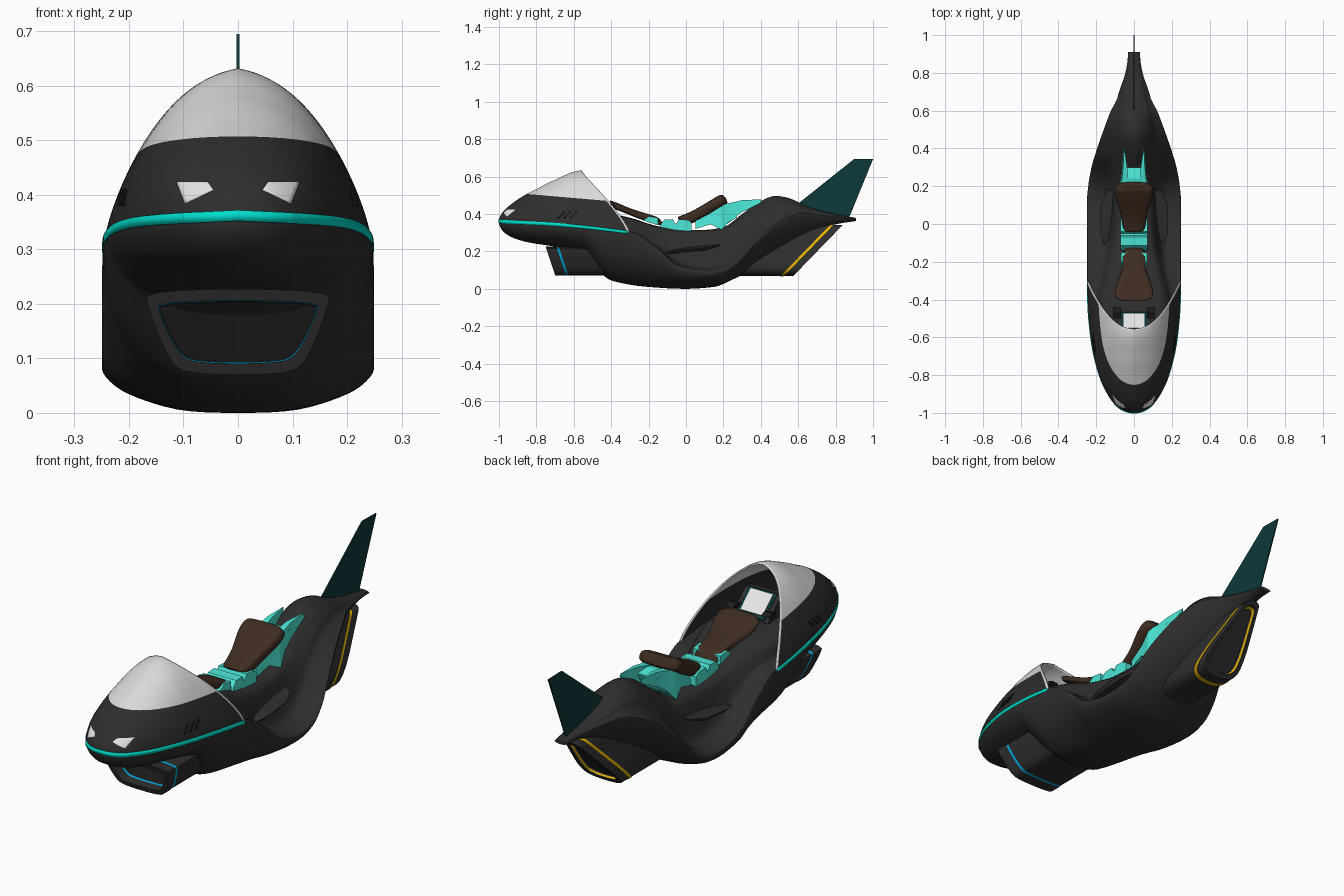
import bpy, bmesh, math
from mathutils import Vector

if "Cube" in bpy.data.objects:
    bpy.data.objects.remove(bpy.data.objects["Cube"])

def mat(name, r, g, b):
    m = bpy.data.materials.new(name)
    m.diffuse_color = (r, g, b, 1)
    m.use_nodes = True
    m.node_tree.nodes["Principled BSDF"].inputs["Base Color"].default_value = m.diffuse_color
    return m

DARK = mat("charcoal", .027, .027, .027)
BLACK = mat("black", .012, .012, .012)
GLASS = mat("light grey", .7, .7, .7)
TEAL = mat("stripe teal", 0, .72, .6)
MINT = mat("frame mint", .07, .8, .68)
FIN = mat("dark teal", .004, .04, .043)
BROWN = mat("leather brown", .048, .025, .014)
CYAN = mat("cyan", 0, .46, .88)
GOLD = mat("gold", .8, .45, 0)
WHITE = mat("lamp white", .85, .85, .85)

def finish(name, bm, mats, angle=35, thick=0):
    bmesh.ops.remove_doubles(bm, verts=bm.verts, dist=1e-5)
    bmesh.ops.recalc_face_normals(bm, faces=bm.faces)
    me = bpy.data.meshes.new(name)
    bm.to_mesh(me)
    bm.free()
    ob = bpy.data.objects.new(name, me)
    bpy.context.collection.objects.link(ob)
    for m in mats:
        me.materials.append(m)
    bpy.ops.object.select_all(action='DESELECT')
    ob.select_set(True)
    bpy.context.view_layer.objects.active = ob
    bpy.ops.object.shade_smooth_by_angle(angle=math.radians(angle))
    if thick:
        mod = ob.modifiers.new("thickness", 'SOLIDIFY')
        mod.thickness = thick
    return ob

def loft(rings, closed=True, caps=True, band=lambda i: 0):
    bm = bmesh.new()
    vs = [[bm.verts.new(p) for p in r] for r in rings]
    n = len(rings[0])
    for i in range(len(vs) - 1):
        for j in range(n if closed else n - 1):
            k = (j + 1) % n
            f = bm.faces.new((vs[i][j], vs[i][k], vs[i + 1][k], vs[i + 1][j]))
            f.material_index = band(i)
    if caps:
        bm.faces.new(vs[0])
        bm.faces.new(vs[-1]).material_index = band(len(vs) - 1)
    return bm

def prism(name, poly, x0, x1, m):
    rings = [[(x, y, z) for y, z in poly] for x in (x0, x1)]
    return finish(name, loft(rings), [m], 20)

def curve(table):
    # smooth monotone curve through (y, value), spaced by sqrt so the nose is round
    X = [math.sqrt(max(0, y + 1)) for y, v in table]
    V = [v for y, v in table]
    d = [(V[i + 1] - V[i]) / (X[i + 1] - X[i]) for i in range(len(X) - 1)]
    t = [d[0]] + [2 * a * b / (a + b) if a * b > 0 else 0 for a, b in zip(d, d[1:])] + [d[-1]]
    def f(y):
        u = math.sqrt(max(0, y + 1))
        if u >= X[-1]:
            return V[-1]
        i = max(k for k in range(len(X) - 1) if X[k] <= u)
        h = X[i + 1] - X[i]
        s = (u - X[i]) / h
        return ((2*s**3 - 3*s*s + 1) * V[i] + (s**3 - 2*s*s + s) * h * t[i]
                + (3*s*s - 2*s**3) * V[i + 1] + (s**3 - s*s) * h * t[i + 1])
    return f

width = curve([(-1, 0), (-.99, .05), (-.95, .105), (-.9, .14), (-.8, .185), (-.6, .23), (-.4, .246), (-.1, .249),
               (.1, .249), (.2, .242), (.3, .225), (.4, .195), (.5, .16), (.6, .122), (.65, .095), (.75, .06), (.85, .036), (.92, .03)])
rim = curve([(-1, .362), (-.8, .35), (-.3, .30), (-.15, .21), (-.05, .125), (.1, .09), (.2, .1), (.27, .14),
             (.37, .25), (.53, .37), (.62, .4), (.75, .388), (.92, .37)])
keel = curve([(-1, .358), (-.97, .3), (-.93, .275), (-.85, .25), (-.68, .222), (-.55, .19), (-.47, .1), (-.4, .045),
              (-.2, .01), (0, 0), (.15, .01), (.25, .05), (.3, .075), (.4, .14), (.5, .2), (.6, .26), (.7, .31), (.8, .345), (.92, .364)])
spine = curve([(-1, .364), (-.8, .36), (-.6, .42), (-.45, .41), (-.3, .38), (-.15, .335), (0, .315), (.1, .315), (.2, .33), (.3, .4),
               (.4, .47), (.48, .497), (.55, .485), (.65, .44), (.75, .41), (.92, .377)])
spine_w = curve([(-1, .7), (-.6, .78), (-.4, .72), (-.25, .58), (-.1, .5), (.2, .46), (.4, .5), (.6, .62), (.92, .8)])
crown = curve([(-1, .364), (-.99, .395), (-.95, .44), (-.9, .477), (-.85, .508), (-.8, .533), (-.7, .583), (-.56, .632), (-.2, .633)])

# hull: lower shell, foot wells and central spine
def hull_ring(y):
    w, r, b, s = width(y), rim(y), keel(y), spine(y)
    h, d, q = r - b, s - r, w * spine_w(y)
    e = min(1, max(0, (y - .15) / .2))   # slimmer towards the tail
    p = [(0, b), (.45*w, b + (.06 + .1*e)*h), ((.8 - .06*e)*w, b + (.35 + .08*e)*h), ((.97 - .04*e)*w, b + (.7 + .05*e)*h),
         (w, r), (.92*w, r + (.04 + .05*e)*d), (q + .25*(w - q), r + (.14 + .2*e)*d), (q, r + (.6 - .02*e)*d),
         ((.75 - .2*e)*q, r + (.94 - .08*e)*d), (0, s)]
    p = [(-p[1][0], p[1][1])] + p + [(-p[-2][0], p[-2][1])]
    P = [Vector((a, c)) for a, c in p]
    half = []
    for i in range(1, len(P) - 2):
        for k in range(4):
            t = k / 4
            half.append(.5 * (2*P[i] + (P[i+1] - P[i-1])*t + (2*P[i-1] - 5*P[i] + 4*P[i+1] - P[i+2])*t*t
                              + (3*P[i] - P[i-1] - 3*P[i+1] + P[i+2])*t**3))
    half.append(P[-2])
    return [(v.x, y, v.y) for v in half] + [(-v.x, y, v.y) for v in half[-2:0:-1]]

N = 120
us = [.01 + (math.sqrt(1.91) - .01) * i / N for i in range(N + 1)]
finish("hull", loft([hull_ring(u*u - 1) for u in us]), [DARK], 40)

# nose cowl with wraparound windshield, swept open at the back
def lean(y):
    return .1 * min(1, max(0, (y + .9) / .3))

def cowl_point(a, s):
    sa = max(0, math.sin(a))
    end = -.3 - .255 * sa**1.3
    y = -1 + (end + 1) * s * s
    w, b = width(y), rim(y)
    c = .14 * min(1, max(0, (y + .88) / .3))
    g = (1 - c) * sa + c * (1 - abs(math.cos(a)))
    return (w * math.cos(a) * (1 - lean(y) * abs(math.sin(2*a))), y, b + (crown(y) - b) * g)

S = [.01 + .98 * i / 60 for i in range(61)] + [1]
bm = loft([[cowl_point(math.pi * j / 64, s) for j in range(65)] for s in S], closed=False, caps=False,
          band=lambda i: 1 if i >= 60 else 0)
cut_n = Vector((0, .086, 1)).normalized()
cut_p = Vector((0, -.85, .507))
bmesh.ops.bisect_plane(bm, geom=bm.verts[:] + bm.edges[:] + bm.faces[:], plane_co=cut_p, plane_no=cut_n)
for f in bm.faces:
    if (f.calc_center_median() - cut_p).dot(cut_n) > 0:
        f.material_index = 1
finish("cowl_and_windshield", bm, [DARK, GLASS], 40, .006)

# teal belt stripe around the nose
ys = [-1 + .69 * (i / 50)**2 for i in range(51)]
path = [(-1, y) for y in ys[::-1]] + [(1, y) for y in ys[1:]]
rings = [[(s * (width(y) + .002), y - (.003 if y < -.95 else 0), rim(y) + k * (.007 - .003 * y)) for k in (-1, 1)] for s, y in path]
finish("belt_stripe", loft(rings, False, False), [TEAL], 40, .006)

# curved plates projected on the cowl
def patch(name, c, place, m):
    def at(u, v):
        return place(*[(1-v) * ((1-u)*c[0][i] + u*c[1][i]) + v * ((1-u)*c[3][i] + u*c[2][i]) for i in (0, 1)])
    finish(name, loft([[at(i / 8, j / 8) for i in range(9)] for j in range(9)], False, False), [m], 40, .003)

def on_front(x, z):
    lo, hi = -.9999, -.6
    for _ in range(40):
        y = (lo + hi) / 2
        out = (x / width(y))**2 + ((z - rim(y)) / (crown(y) - rim(y)))**2 > 1
        lo, hi = (y, hi) if out else (lo, y)
    return (x, lo - .004, z)

def on_side(y, z):
    a = math.asin((z - rim(y)) / (crown(y) - rim(y)))
    return .002 + width(y) * math.cos(a) * (1 - lean(y) * math.sin(2*a))

for side, s in (("right", 1), ("left", -1)):
    patch("headlight_" + side, [(.045, .41), (.098, .384), (.114, .425), (.055, .424)],
          lambda x, z: (s * x, *on_front(x, z)[1:]), WHITE)
    for i in range(3):
        y0 = -.69 + .033 * i
        patch(f"vent_{side}_{i}", [(y0, .38), (y0 + .012, .38), (y0 + .044, .412), (y0 + .032, .412)],
              lambda y, z: (s * on_side(y, z), y, z), BLACK)

# ducts: rounded sheared tube with glowing bands
def chaikin(p, n=2):
    for _ in range(n):
        p = [tuple(a[k] * t + b[k] * (1 - t) for k in (0, 1)) for a, b in zip(p, p[1:] + p[:1]) for t in (.75, .25)]
    return p

def duct(name, half, plane, steps, glow):
    p = chaikin(half + [(-x, z) for x, z in half[::-1]])
    zc = (max(z for x, z in p) + min(z for x, z in p)) / 2
    hw, hh = max(x for x, z in p), max(z for x, z in p) - zc
    rings = []
    for off, inset, m in steps:
        ring = [(x * (1 - inset / hw), zc + (z - zc) * (1 - inset / hh)) for x, z in p]
        rings.append([(x, plane(z) + off, z) for x, z in ring])
    finish(name, loft(rings, band=lambda i: steps[i][2]), [DARK, glow, BLACK], 40)

duct("front_intake", [(.168, .227), (.166, .195), (.125, .09), (.085, .07)], lambda z: -.75 + (.225 - z) * .33,
     [(.35, .002, 0), (.07, .002, 1), (.057, .002, 0), (.05, 0, 0), (0, 0, 0), (0, .021, 0),
      (.05, .021, 1), (.06, .023, 2), (.2, .025, 2)], CYAN)
duct("rear_exhaust", [(.03, .342), (.045, .3), (.105, .12), (.075, .068)], lambda z: .575 + (z - .07) * .97,
     [(-.3, 0, 0), (-.068, 0, 0), (-.068, -.002, 1), (-.05, -.002, 1), (-.05, 0, 0), (0, 0, 0), (0, .018, 0),
      (-.01, .019, 1), (-.02, .024, 0), (-.03, .026, 0)], GOLD)

# leather pads
def pad(name, stations, th, m):
    rings = []
    for y, z, hw in stations:
        ring = []
        for k in range(24):
            c, s = math.cos(k * math.pi / 12), math.sin(k * math.pi / 12)
            ring.append((hw * math.copysign(abs(c)**.5, c), y - .3 * th * math.copysign(abs(s)**.6, s),
                         z + th / 2 * math.copysign(abs(s)**.6, s)))
        rings.append(ring)
    ob = finish(name, loft(rings), [m], 50)
    ob.modifiers.new("soften", 'SUBSURF').levels = 1

pad("chest_pad", [(-.4, .45, .08), (-.385, .447, .105), (-.34, .43, .102), (-.28, .403, .075), (-.22, .385, .056),
                  (-.16, .367, .066), (-.125, .355, .045)], .05, BROWN)
pad("seat", [(-.035, .357, .045), (-.02, .362, .06), (.03, .38, .066), (.08, .407, .076), (.14, .443, .1), (.19, .474, .104), (.215, .483, .09)], .052, BROWN)

# mint seat frame
prism("frame_centre", [(-.14, .31), (-.135, .345), (-.115, .37), (-.07, .372), (-.06, .35), (-.05, .35), (-.04, .372),
                       (.01, .368), (.03, .355), (.03, .3)], -.072, .072, MINT)
prism("frame_front_bracket", [(-.23, .365), (-.2, .387), (-.15, .38), (-.15, .34)], -.07, .07, MINT)
prism("frame_rear_bridge", [(.1, .36), (.19, .445), (.24, .455), (.3, .445), (.27, .38), (.18, .32)], -.062, .062, MINT)
for side, s in (("right", 1), ("left", -1)):
    # tapering prong reaching onto the rear deck
    rings = [[(s * xi, y, lo), (s * xo, y, lo), (s * xo * .9, y, hi), (s * xi, y, hi)] for y, xi, xo, lo, hi in
             ((.05, .03, .06, .32, .37), (.13, .03, .068, .345, .41), (.19, .03, .085, .315, .45), (.24, .03, .07, .37, .46),
              (.3, .036, .064, .41, .474), (.4, .05, .058, .46, .478))]
    finish("frame_prong_" + side, loft(rings), [MINT], 20)
    # foot rest blade on the spine side
    rings = [[(s * x, y, z) for x, z in ((.09, z0 - t), (x1, z0 - t), (x1 + .012, z0), (.09, z0 + t))]
             for y, z0, t, x1 in ((-.15, .19, .004, .13), (-.05, .205, .014, .165), (.1, .22, .016, .165), (.18, .235, .006, .13))]
    finish("foot_rest_" + side, loft(rings), [DARK], 30)
    prism("hand_grip_" + side, [(-.5, .455), (-.47, .465), (-.44, .455), (-.47, .44)], s * .07, s * .11, BLACK)

# dashboard with screen
prism("dashboard", [(-.62, .34), (-.6, .5), (-.56, .505), (-.47, .42), (-.44, .34)], -.09, .09, DARK)
prism("screen_frame", [(-.56, .51), (-.465, .425), (-.472, .415), (-.567, .5)], -.07, .07, FIN)
prism("screen", [(-.55, .507), (-.474, .439), (-.478, .434), (-.554, .502)], -.056, .056, WHITE)

# tail fin
prism("tail_fin", [(.58, .44), (.9, .695), (1, .693), (.87, .375), (.8, .385)], -.003, .003, FIN)
